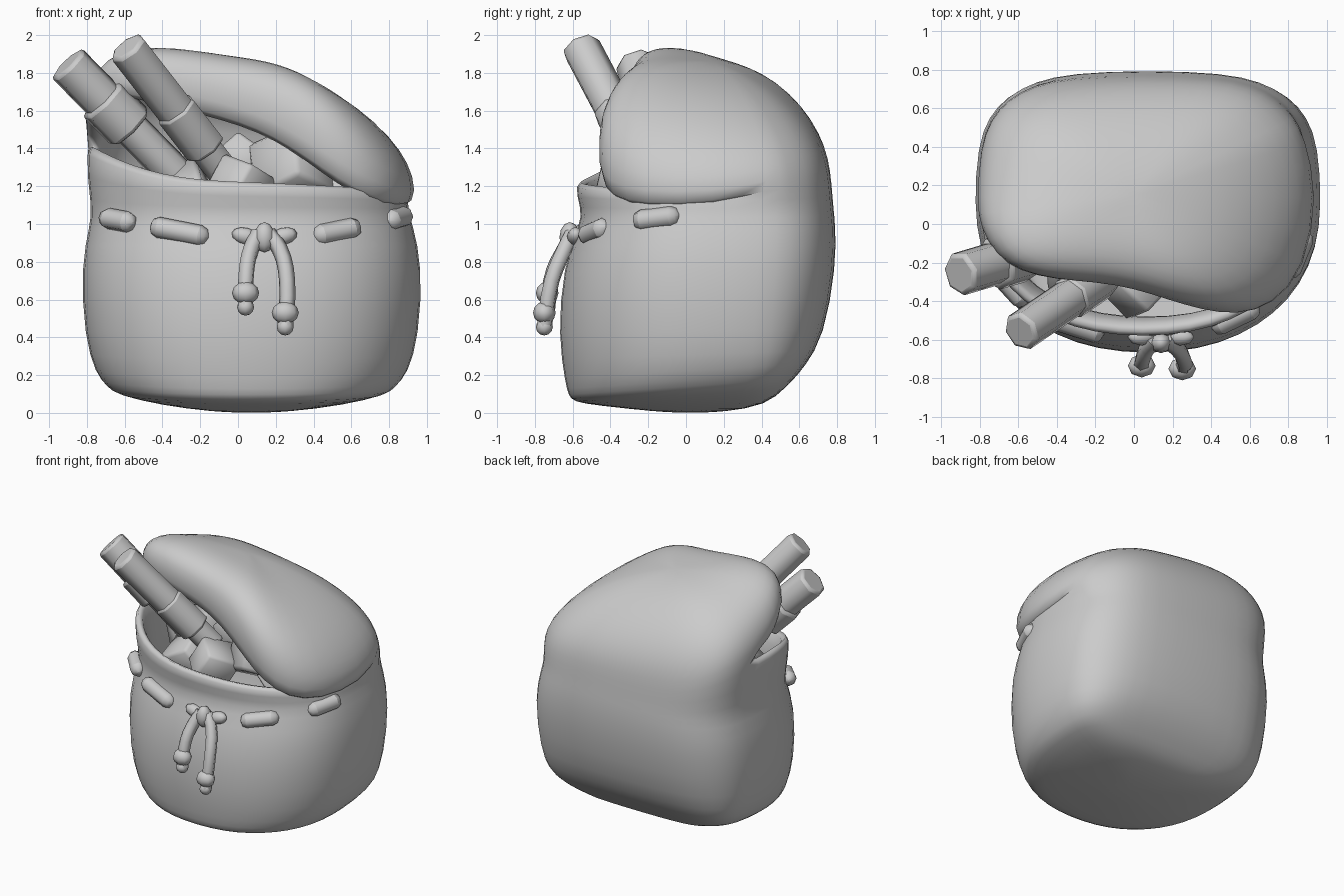
import bpy, bmesh, random
from math import cos, sin, radians
from mathutils import Vector

random.seed(4)
if "Cube" in bpy.data.objects:
    bpy.data.objects.remove(bpy.data.objects["Cube"], do_unlink=True)

grey = bpy.data.materials.new("plain grey")
grey.use_nodes = True
grey.diffuse_color = (0.6, 0.6, 0.6, 1)
grey.node_tree.nodes["Principled BSDF"].inputs["Base Color"].default_value = (0.6, 0.6, 0.6, 1)


def finish(ob, name, angle=60):
    ob.name = name
    ob.data.materials.append(grey)
    bpy.ops.object.select_all(action="DESELECT")
    ob.select_set(True)
    bpy.context.view_layer.objects.active = ob
    bpy.ops.object.shade_smooth_by_angle(angle=radians(angle))
    return ob


def from_bmesh(bm, name, angle=60):
    bmesh.ops.recalc_face_normals(bm, faces=bm.faces)
    me = bpy.data.meshes.new(name)
    bm.to_mesh(me)
    bm.free()
    ob = bpy.data.objects.new(name, me)
    bpy.context.collection.objects.link(ob)
    return finish(ob, name, angle)


def power(v, p):
    return (1 if v >= 0 else -1) * abs(v) ** p


def outline(angle, x0, x1, y0, y1, back=0.6):
    """Pouch cross-section: boxy at the back, round at the front."""
    c, s = cos(angle), sin(angle)
    p = back if s > 0 else 0.9
    mid = 0.1 if y1 > 0.3 else 0.02
    x = (x0 + x1) / 2 + (x1 - x0) / 2 * power(c, p)
    return x, mid + power(s, p) * ((y1 - mid) if s > 0 else (mid - y0))


# Pouch and folded lid: one skin with a mouth slit
COLS = 24
angles = [radians(360 / COLS * k) for k in range(COLS)]
levels = [(0.005, -.12, .26, -.15, .2), (.04, -.42, .57, -.48, .43), (.1, -.66, .81, -.6, .53),
          (.135, -.7, .84, -.63, .57), (.2, -.76, .905, -.645, .63), (.4, -.82, .965, -.685, .735),
          (.78, -.84, .985, -.66, .8), (1.0, -.79, .93, -.565, .795), (1.08, -.78, .905, -.56, .785)]
bm = bmesh.new()
rings = []
for z, *box in levels:
    ring = []
    for a in angles:
        x, y = outline(a, *box, 0.48 if z < .3 else 0.6)
        tilt = .07 * y if .05 < z < .3 else 0
        ring.append(bm.verts.new((x, y, z + tilt)))
    rings.append(ring)
rim = []
for a in angles:
    z = 1.215 + 0.21 * max(0, -cos(a)) ** 2.2 - 0.04 * max(0, cos(a))
    rim.append(bm.verts.new((*outline(a, -.825, .91, -.605, .775), z)))
rim[1].co.y += .07
rings.append(rim)

# lip of the lid over the mouth, from the left side round the front to the right side
lip = [(-.83, .12, 1.5), (-.81, -.02, 1.6), (-.73, -.16, 1.67), (-.6, -.25, 1.67), (-.4, -.29, 1.62),
       (-.2, -.3, 1.57), (0, -.33, 1.51), (.18, -.39, 1.43), (.35, -.44, 1.32), (.53, -.47, 1.2),
       (.72, -.42, 1.11), (.89, -.24, 1.08), (.965, .15, 1.09)]
edge = list(rim)
for i, p in enumerate(lip):
    edge[(12 + i) % COLS] = bm.verts.new(p)
lid_rings = [edge]
cx, cy = 0.0, 0.15
for r in (.975, .9, .77, .58, .38, .18):
    ring = []
    for v, a in zip(edge, angles):
        n = 2.1 + 1.5 * max(0, cos(a - radians(250)))
        s = r * (1 + .05 * max(0, cos(a - radians(290))))
        x, y = cx + (v.co.x - cx) * s, cy + (v.co.y - cy) * s
        top = 1.865 - .15 * x - .16 * (y - .1)
        ring.append(bm.verts.new((x, y, v.co.z + (top - v.co.z) * (1 - r ** n) ** (1 / n))))
    lid_rings.append(ring)
for stack in (rings, lid_rings):
    for low, high in zip(stack, stack[1:]):
        for k in range(COLS):
            n = (k + 1) % COLS
            bm.faces.new((low[k], low[n], high[n], high[k]))
for ring, tip in ((rings[0], (.07, .02, 0)), (lid_rings[-1], (cx, cy, 1.86))):
    pole = bm.verts.new(tip)
    for k in range(COLS):
        bm.faces.new((ring[k], ring[(k + 1) % COLS], pole))
bm.verts.index_update()
lid_ids = [v.index for ring in [edge[12:] + edge[:1]] + lid_rings[1:3] for v in ring]
pouch = from_bmesh(bm, "pouch_with_lid", 180)
group = pouch.vertex_groups.new(name="thick_lip")
group.add(lid_ids, 1.0, "REPLACE")
skin = pouch.modifiers.new("skin", "SOLIDIFY")
skin.thickness, skin.offset = 0.13, -1
skin.vertex_group, skin.thickness_vertex_group = "thick_lip", 0.62
pouch.modifiers.new("round", "SUBSURF").levels = 1
pouch.modifiers["round"].render_levels = 1


def rod(name, start, end, radius, sides=8, bevel=.02):
    """Bevelled cylinder between two points."""
    a, b = Vector(start), Vector(end)
    bpy.ops.mesh.primitive_cylinder_add(vertices=sides, radius=radius, depth=(b - a).length,
                                        location=(a + b) / 2)
    ob = bpy.context.object
    ob.rotation_euler = (b - a).to_track_quat("Z", "Y").to_euler()
    bev = ob.modifiers.new("bevel", "BEVEL")
    bev.width, bev.segments, bev.limit_method, bev.angle_limit = bevel, 2, "ANGLE", radians(65)
    return finish(ob, name, 65)


# Rolled scrolls with collars
for side, tip, foot, r, c0, c1, fat in (
        ("right", (-.905, -.26, 1.85), (-.2, -.05, 1.13), .115, .26, .48, 1.22),
        ("centre", (-.59, -.56, 1.94), (-.06, -.2, 1.26), .105, .48, .8, 1.1)):
    t, f = Vector(tip), Vector(foot)
    rod(side + "_scroll", t, t.lerp(f, c1), r, 7)
    rod(side + "_scroll_lower", t.lerp(f, c0), f, r * .85, 7)
    rod(side + "_scroll_collar", t.lerp(f, c0), t.lerp(f, c1), r * fat, 7)

# Stones filling the mouth
stones = [(.29, -.16, 1.29, .25), (0, -.32, 1.2, .18), (.02, -.02, 1.35, .15), (-.27, -.17, 1.12, .2),
          (.54, -.14, 1.12, .2), (-.45, .1, 1.15, .24), (.2, .3, 1.15, .28), (-.12, .32, 1.15, .25)]
for i, (x, y, z, r) in enumerate(stones):
    bm = bmesh.new()
    bmesh.ops.create_cube(bm, size=r * 1.4)
    for v in bm.verts:
        v.co *= random.uniform(.85, 1.12)
    bmesh.ops.bevel(bm, geom=bm.edges[:], offset=r * .1, segments=1, affect="EDGES")
    stone = from_bmesh(bm, f"stone_{i + 1}", 50)
    stone.location = (x, y, z)
    stone.rotation_euler = [random.uniform(0, 1.5) for _ in range(3)]


def bead(name, loc, size, tilt=0):
    bpy.ops.mesh.primitive_uv_sphere_add(segments=8, ring_count=6, radius=1, location=loc)
    ob = bpy.context.object
    ob.scale = size
    ob.rotation_euler = (0, tilt, 0)
    return finish(ob, name)


# Cord stitches round the neck, sagging towards the knot
for i, (deg, z, half, sag) in enumerate(((217, 1.02, .12, -.015), (247, .96, .16, -.03),
                                         (302, .96, .135, .025), (340, 1.03, .13, .015))):
    a = radians(deg)
    p, q = (Vector((*outline(a + d, -.79, .89, -.575, .79), z)) for d in (-.05, .05))
    along = (q - p).normalized() * half
    along.z = sag
    mid = (p + q) / 2
    rod(f"cord_stitch_{i + 1}", mid - along, mid + along, .056, 8, .045)

# Knot and hanging cord ends
bead("knot", (.14, -.615, .93), (.055, .055, .08))
for x, tilt in ((.04, .25), (.24, -.25)):
    bead("knot_loop", (x, -.585, .935), (.075, .045, .045), tilt)
for name, path in (("right_cord_end", [(.11, -.6, .95), (.07, -.64, .87), (.045, -.7, .75), (.04, -.735, .56)]),
                   ("left_cord_end", [(.16, -.6, .95), (.22, -.64, .87), (.26, -.71, .7), (.25, -.75, .455)])):
    data = bpy.data.curves.new(name, "CURVE")
    data.dimensions, data.bevel_depth, data.bevel_resolution = "3D", .043, 1
    data.use_fill_caps, data.resolution_u = True, 3
    spline = data.splines.new("BEZIER")
    spline.bezier_points.add(len(path) - 1)
    for pt, co in zip(spline.bezier_points, path):
        pt.co = co
        pt.handle_left_type = pt.handle_right_type = "AUTO"
    cord = bpy.data.objects.new(name, data)
    bpy.context.collection.objects.link(cord)
    data.materials.append(grey)
    x, y, z = path[-1]
    bead(name + "_bead", (x, y, z + .075), (.072, .06, .06))
    bead(name + "_tip", (x, y, z), (.045, .045, .045))
